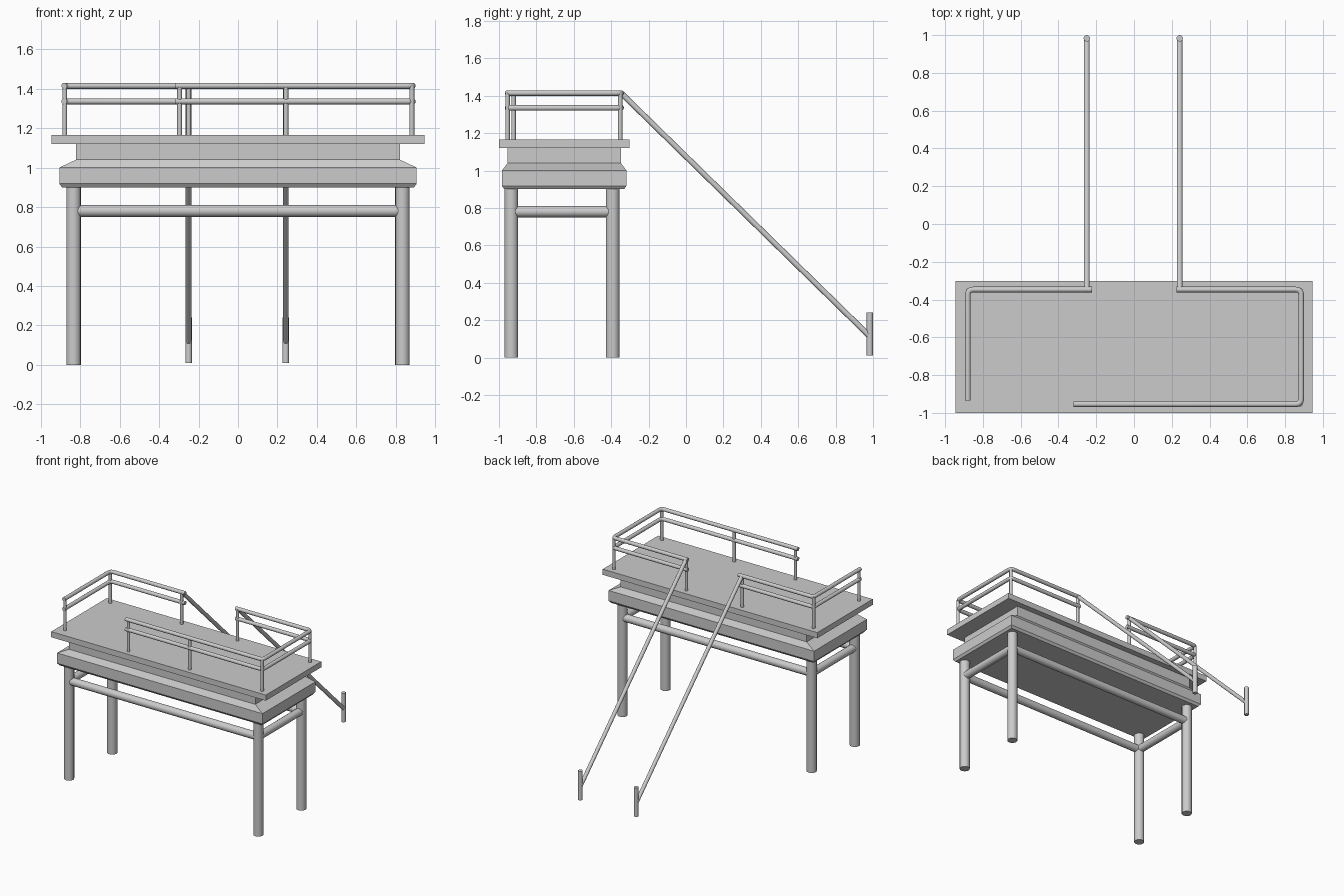
import bpy, bmesh
from mathutils import Vector

if "Cube" in bpy.data.objects:
    bpy.data.objects.remove(bpy.data.objects["Cube"])

YC = -0.651  # platform centre in y


def loft(name, rings):
    """Stack of rectangles (half x, half y, z) joined into a closed solid."""
    bm = bmesh.new()
    loops = [[bm.verts.new((sx * hx, YC + sy * hy, z))
              for sx, sy in ((-1, -1), (1, -1), (1, 1), (-1, 1))] for hx, hy, z in rings]
    for a, b in zip(loops, loops[1:]):
        for i in range(4):
            j = (i + 1) % 4
            bm.faces.new((a[i], a[j], b[j], b[i]))
    bm.faces.new(loops[0][::-1])
    bm.faces.new(loops[-1])
    me = bpy.data.meshes.new(name)
    bm.to_mesh(me)
    bm.free()
    ob = bpy.data.objects.new(name, me)
    bpy.context.collection.objects.link(ob)


def rounded(points, r=0.03, n=5):
    """Replace inner corners of a path with short arcs."""
    pts = [Vector(p) for p in points]
    out = [pts[0]]
    for a, c, b in zip(pts, pts[1:], pts[2:]):
        p, q = c + (a - c).normalized() * r, c + (b - c).normalized() * r
        for i in range(n + 1):
            t = i / n
            out.append(p * (1 - t) ** 2 + c * 2 * t * (1 - t) + q * t * t)
    return out + [pts[-1]]


def tube(name, points, radius):
    """Round capped pipe along a path."""
    cu = bpy.data.curves.new(name, 'CURVE')
    cu.dimensions = '3D'
    cu.bevel_depth = radius
    cu.bevel_resolution = 6
    cu.use_fill_caps = True
    pts = rounded(points)
    sp = cu.splines.new('POLY')
    sp.points.add(len(pts) - 1)
    for sp_pt, p in zip(sp.points, pts):
        sp_pt.co = (*p, 1)
    ob = bpy.data.objects.new(name, cu)
    bpy.context.collection.objects.link(ob)
    bpy.ops.object.select_all(action='DESELECT')
    ob.select_set(True)
    bpy.context.view_layer.objects.active = ob
    bpy.ops.object.convert(target='MESH')
    bpy.ops.object.shade_smooth_by_angle()


# Platform: deck slab and stepped base
loft("deck", [(0.945, 0.349, 1.12), (0.945, 0.349, 1.165)])
loft("base", [(0.892, 0.32, 0.90), (0.905, 0.333, 0.918), (0.905, 0.333, 1.0),
              (0.82, 0.303, 1.04), (0.82, 0.303, 1.12)])

# Legs and the four braces between them
LX, LF, LB = 0.833, -0.934, -0.392
for x, side in ((-LX, "left"), (LX, "right")):
    for y, end in ((LF, "front"), (LB, "back")):
        tube(f"{end}_{side}_leg", [(x, y, 0), (x, y, 0.91)], 0.037)
    tube(f"{side}_brace", [(x, LF, 0.78), (x, LB, 0.78)], 0.03)
for y, end in ((LF, "front"), (LB, "back")):
    tube(f"{end}_brace", [(-LX, y, 0.78), (LX, y, 0.78)], 0.03)

# Guard rails: upper and lower pipes on each side
FY, BY, TOP = -0.954, -0.347, 1.414
for z, level in ((TOP, "upper"), (1.335, "lower")):
    tube(f"{level}_right_rail", [(-0.32, FY, z), (0.885, FY, z), (0.885, BY, z), (0.226, BY, z)], 0.015)
    tube(f"{level}_left_rail", [(-0.88, -0.934, z), (-0.88, BY, z), (-0.222, BY, z)], 0.015)

# Guard rail posts
posts = [(-0.296, FY), (0.243, FY), (0.881, FY), (0.881, -0.352), (0.243, -0.352),
         (-0.878, -0.922), (-0.878, -0.352), (-0.25, -0.352)]
for i, (x, y) in enumerate(posts):
    tube(f"rail_post_{i + 1}", [(x, y, 1.15), (x, y, TOP)], 0.012)

# Sloping handrails and their foot posts
for x, side in ((-0.25, "left"), (0.242, "right")):
    tube(f"{side}_handrail", [(x, BY, TOP), (x, 0.983, 0.113)], 0.015)
    tube(f"{side}_foot_post", [(x, 0.983, 0.01), (x, 0.983, 0.24)], 0.017)
